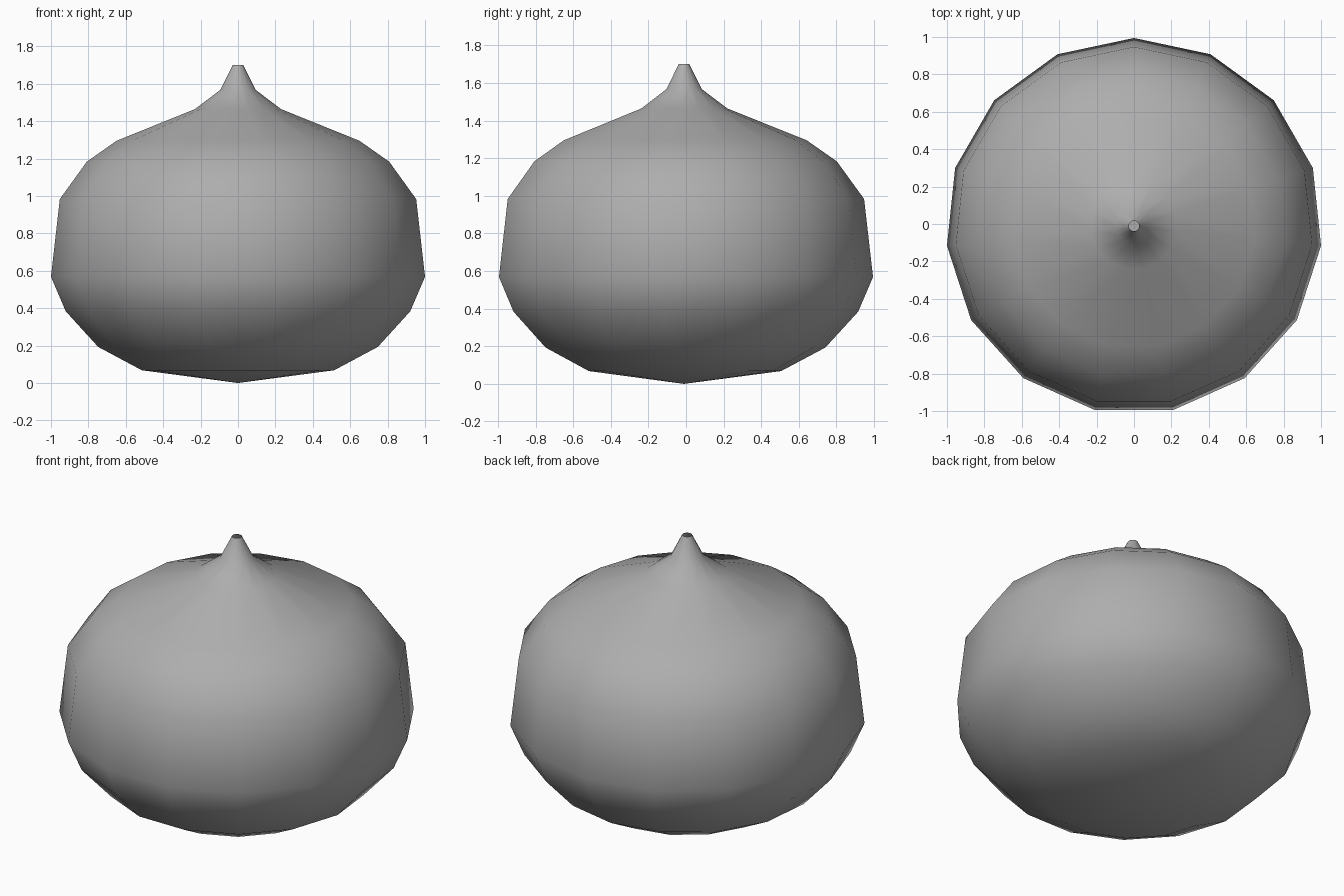
import bpy, bmesh
from math import sin, cos, pi

if "Cube" in bpy.data.objects:
    bpy.data.objects.remove(bpy.data.objects["Cube"])

SIDES = 15
CENTRE_Y = -0.011
# Body profile: (radius, height), bottom to top
PROFILE = [(0.517, 0.068), (0.752, 0.193), (0.926, 0.383), (1.0055, 0.568),
           (0.958, 0.983), (0.813, 1.183), (0.653, 1.295), (0.232, 1.464),
           (0.095, 1.567), (0.028, 1.701)]

bm = bmesh.new()
rings = [[bm.verts.new((r * cos(pi / 2 + 2 * pi * i / SIDES),
                        CENTRE_Y + r * sin(pi / 2 + 2 * pi * i / SIDES), z))
          for i in range(SIDES)] for r, z in PROFILE]

# Rounded wall between neighbouring rings, open at the tip
for low, high in zip(rings, rings[1:]):
    for i in range(SIDES):
        j = (i + 1) % SIDES
        bm.faces.new((low[i], low[j], high[j], high[i]))

# Shallow pointed underside
base = bm.verts.new((0, CENTRE_Y, 0))
for i in range(SIDES):
    bm.faces.new((base, rings[0][(i + 1) % SIDES], rings[0][i]))

for f in bm.faces:
    f.smooth = True

mesh = bpy.data.meshes.new("bulb_body")
bm.to_mesh(mesh)
bm.free()

# Mid grey colour
grey = bpy.data.materials.new("mid_grey")
grey.diffuse_color = (0.42, 0.42, 0.42, 1)
grey.use_nodes = True
grey.node_tree.nodes["Principled BSDF"].inputs["Base Color"].default_value = grey.diffuse_color
mesh.materials.append(grey)
bpy.context.collection.objects.link(bpy.data.objects.new("bulb_body", mesh))
